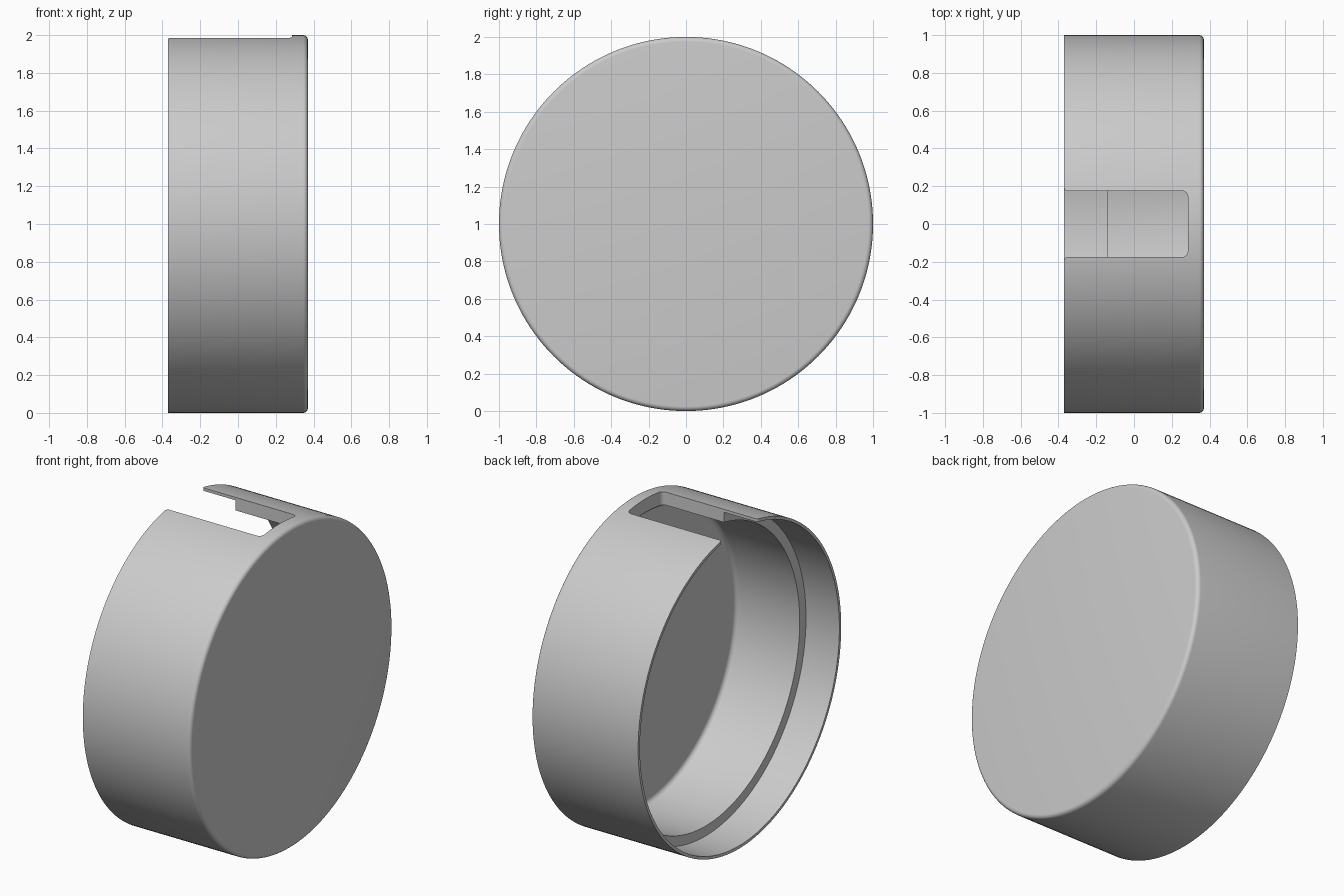
import bpy, bmesh
from math import sin, cos, pi, radians
from mathutils import Matrix, Vector

cube = bpy.data.objects.get("Cube")
if cube:
    bpy.data.objects.remove(cube, do_unlink=True)

SEGMENTS = 160
OPEN_X, CLOSED_X = -0.37, 0.37

grey = bpy.data.materials.new("plain grey")
grey.use_nodes = True
colour = (0.6, 0.6, 0.6, 1)
grey.diffuse_color = colour
grey.node_tree.nodes["Principled BSDF"].inputs["Base Color"].default_value = colour


def arc(cx, cy, radius, start, end, steps=6):
    """Points on a circular arc, angles in degrees."""
    angles = [radians(start + (end - start) * i / steps) for i in range(steps + 1)]
    return [(cx + radius * cos(a), cy + radius * sin(a)) for a in angles]


def make_object(name, bm):
    bmesh.ops.recalc_face_normals(bm, faces=bm.faces)
    mesh = bpy.data.meshes.new(name)
    bm.to_mesh(mesh)
    bm.free()
    mesh.materials.append(grey)
    obj = bpy.data.objects.new(name, mesh)
    bpy.context.collection.objects.link(obj)
    return obj


# Cap shell: (x, radius) section turned about the x axis
outer, lip, inner = 1.0, 0.982, 0.92
floor_x, step_x = 0.30, -0.14
rim, fillet = 0.025, 0.03
section = [(OPEN_X, lip), (OPEN_X, outer)]
section += arc(CLOSED_X - rim, outer - rim, rim, 90, 0)
section += [(CLOSED_X, 0), (floor_x, 0)]
section += arc(floor_x - fillet, inner - fillet, fillet, 0, 90)
section += [(step_x, inner), (step_x, lip)]

bm = bmesh.new()
rings = []
for x, r in section:
    if r == 0:
        rings.append([bm.verts.new((x, 0, 1))] * SEGMENTS)
    else:
        turn = [2 * pi * i / SEGMENTS for i in range(SEGMENTS)]
        rings.append([bm.verts.new((x, r * sin(a), 1 + r * cos(a))) for a in turn])
for a, b in zip(rings, rings[1:] + rings[:1]):
    for i in range(SEGMENTS):
        j = (i + 1) % SEGMENTS
        corners = list(dict.fromkeys((a[i], a[j], b[j], b[i])))
        if len(corners) > 2:
            bm.faces.new(corners)
cap = make_object("cap_shell", bm)

# Slot cutter: rounded at its closed end, flared at the open rim
half, end_x, corner, flare = 0.175, 0.285, 0.03, 0.018
side = [(OPEN_X - 0.1, half + flare)]
side += arc(OPEN_X + flare, half + flare, flare, 180, 270)
side += arc(end_x - corner, half - corner, corner, 90, 0)
outline = side + [(x, -y) for x, y in reversed(side)]

bm = bmesh.new()
base = bm.faces.new([bm.verts.new((x, y, 1.5)) for x, y in outline])
top = bmesh.ops.extrude_face_region(bm, geom=[base])
bmesh.ops.translate(bm, vec=(0, 0, 1),
                    verts=[v for v in top["geom"] if isinstance(v, bmesh.types.BMVert)])
cutter = make_object("slot_cutter", bm)
cutter.hide_render = True

# Cut the slot through the top wall, then smooth the curved faces
bpy.ops.object.select_all(action="DESELECT")
bpy.context.view_layer.objects.active = cap
cap.select_set(True)
cut = cap.modifiers.new("slot", "BOOLEAN")
cut.operation = "DIFFERENCE"
cut.solver = "EXACT"
cut.object = cutter
bpy.ops.object.modifier_apply(modifier=cut.name)
bpy.data.objects.remove(cutter, do_unlink=True)
bpy.ops.object.shade_smooth_by_angle(angle=radians(30))
